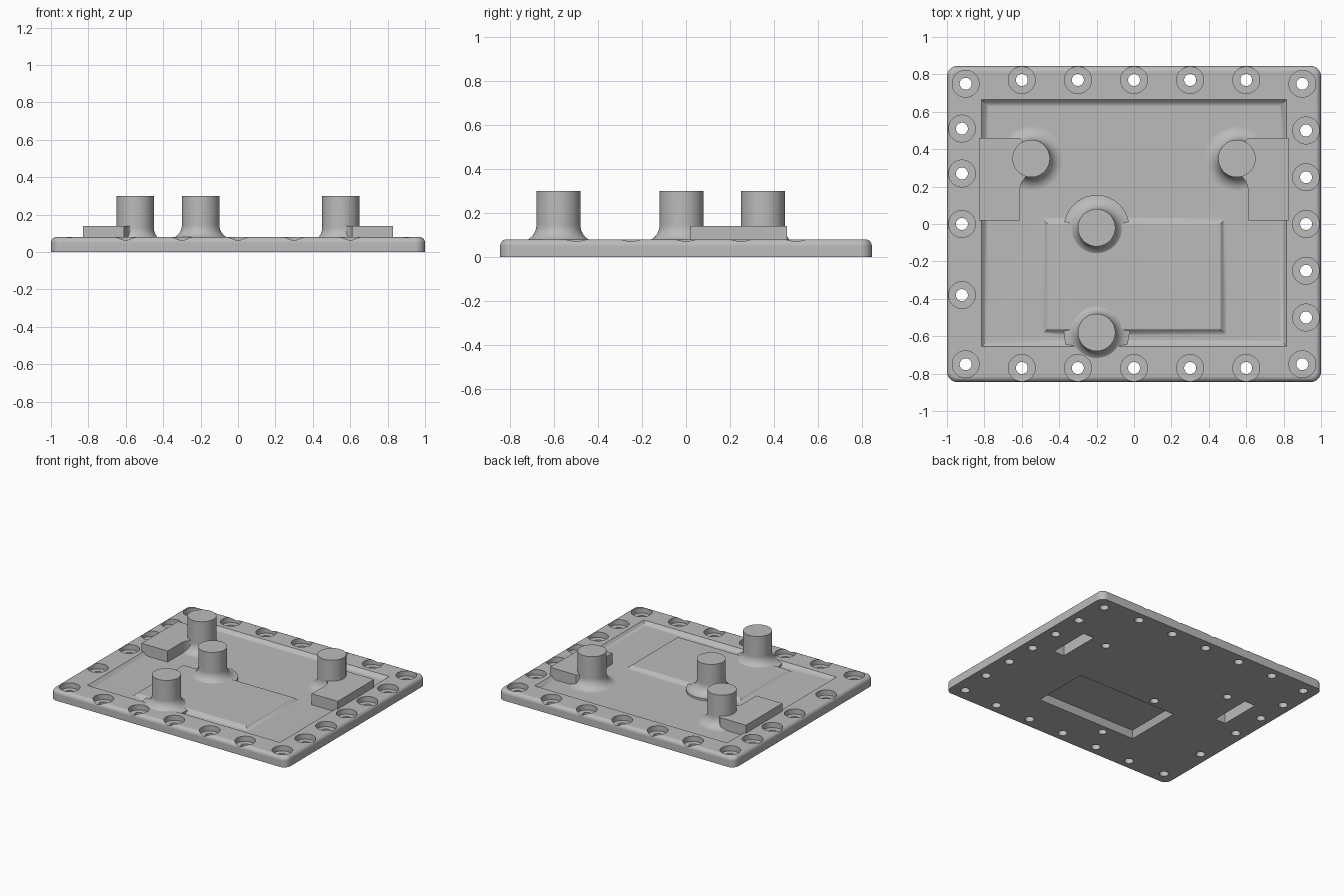
import bpy, bmesh
from math import sin, cos, pi, radians

if "Cube" in bpy.data.objects:
    bpy.data.objects.remove(bpy.data.objects["Cube"], do_unlink=True)

grey = bpy.data.materials.new("plain_grey")
grey.use_nodes = True
grey.diffuse_color = (0.5, 0.5, 0.5, 1)
grey.node_tree.nodes["Principled BSDF"].inputs["Base Color"].default_value = (0.5, 0.5, 0.5, 1)


def ring(x, y, hx, hy, r, z, n=8):
    """Rounded rectangle outline; a circle when hx = hy = r."""
    pts = []
    for q, (sx, sy) in enumerate([(1, 1), (-1, 1), (-1, -1), (1, -1)]):
        for k in range(n):
            a = (q + (k + 0.5) / n) * pi / 2
            pts.append((x + sx * (hx - r) + r * cos(a), y + sy * (hy - r) + r * sin(a), z))
    return pts


def loft(name, rings):
    """Closed solid through a stack of outlines."""
    bm = bmesh.new()
    loops = [[bm.verts.new(p) for p in pts] for pts in rings]
    n = len(loops[0])
    for lo, hi in zip(loops, loops[1:]):
        for i in range(n):
            j = (i + 1) % n
            bm.faces.new((lo[i], lo[j], hi[j], hi[i]))
    bm.faces.new(loops[0][::-1])
    bm.faces.new(loops[-1])
    bmesh.ops.recalc_face_normals(bm, faces=bm.faces)
    me = bpy.data.meshes.new(name)
    bm.to_mesh(me)
    bm.free()
    me.materials.append(grey)
    ob = bpy.data.objects.new(name, me)
    bpy.context.scene.collection.objects.link(ob)
    return ob


def box_loft(name, x, y, hx, hy, steps, n=1, r=0):
    """Rectangular solid from (inset, height) steps."""
    return loft(name, [ring(x, y, hx - i, hy - i, max(r - i, 0), z, n) for i, z in steps])


def round_loft(name, x, y, steps, n=8):
    """Turned solid from (radius, height) steps."""
    return loft(name, [ring(x, y, r, r, r, z, n) for r, z in steps])


# Base plate with rounded corners and top edge
T = 0.08
E = 0.03
edge = [(E * (1 - cos(a)), T - E + E * sin(a)) for a in (k * pi / 10 for k in range(6))]
plate = box_loft("cover_plate", 0, 0, 1, 0.845, [(0, 0)] + edge, 8, 0.055)
parts = []


def use(op, ob):
    parts.append((op, ob))


# Shallow tray in the top, with soft sloping walls
FLOOR = 0.055
use("DIFFERENCE", box_loft("tray_cutter", 0, 0.005, 0.815, 0.66,
    [(0.035, FLOOR), (0.024, 0.058), (0.012, 0.068), (0.004, 0.077), (0, T), (0, 0.12)]))

# Raised panel in the tray
use("UNION", box_loft("raised_panel", 0, -0.28, 0.495, 0.315,
    [(0, 0.03), (0, FLOOR), (0.01, 0.058), (0.022, 0.068), (0.03, 0.076), (0.036, T)]))

# Side blocks with a curved web running into the pillar
outline = [(0.83, 0.02), (0.83, 0.46), (0.61, 0.46), (0.55, 0.40), (0.55, 0.26),
           (0.58, 0.25), (0.6, 0.225), (0.61, 0.19), (0.61, 0.02)]
for s in (1, -1):
    use("UNION", loft("side_block", [[(s * x, y, z) for x, y in outline] for z in (0.03, 0.14)]))

# Pillars with a flared foot
pillars = [(-0.55, 0.35, FLOOR), (0.55, 0.35, FLOOR), (-0.2, -0.02, 0.07), (-0.2, -0.58, 0.07)]
R = 0.075
for x, y, base in pillars:
    foot = [(0.1 + R - R * sin(a), base + R - R * cos(a)) for a in (k * pi / 16 for k in range(9))]
    use("UNION", round_loft("pillar", x, y, [(0.1 + R, 0.03)] + foot + [(0.1, 0.3)], 12))

# Hollows in the underside
use("DIFFERENCE", box_loft("panel_hollow_cutter", 0, -0.295, 0.42, 0.22,
    [(0, -0.02), (0, 0), (0.02, 0.05)]))
for s in (1, -1):
    use("DIFFERENCE", box_loft("slot_cutter", s * 0.73, 0.22, 0.045, 0.16, [(0, -0.02), (0, 0.11)]))
for x, y, base in pillars:
    use("DIFFERENCE", round_loft("pillar_bore_cutter", x, y, [(0.03, -0.02), (0.03, 0.2)], 6))

# Counterbored bolt holes round the rim
bolts = [(sx * 0.9, sy * 0.75) for sx in (1, -1) for sy in (1, -1)]
bolts += [(k * 0.3, sy * 0.77) for k in range(-2, 3) for sy in (1, -1)]
bolts += [(0.92, k * 0.25) for k in range(-2, 3)]
bolts += [(-0.92, y) for y in (0.51, 0.27, 0, -0.38)]
for x, y in bolts:
    use("DIFFERENCE", round_loft("bolt_hole_cutter", x, y,
        [(0.032, -0.02), (0.032, 0.04), (0.072, 0.04), (0.072, 0.12)]))

# Combine everything into one casting
for op, ob in parts:
    mod = plate.modifiers.new(ob.name, "BOOLEAN")
    mod.operation = op
    mod.solver = "EXACT"
    mod.object = ob
bpy.context.view_layer.update()
graph = bpy.context.evaluated_depsgraph_get()
casting = bpy.data.meshes.new_from_object(plate.evaluated_get(graph))
plate.modifiers.clear()
plate.data = casting
for op, ob in parts:
    bpy.data.objects.remove(ob, do_unlink=True)
casting.materials.clear()
casting.materials.append(grey)
for f in casting.polygons:
    f.material_index = 0

# Smooth the curves, keep the edges crisp
bpy.ops.object.select_all(action="DESELECT")
plate.select_set(True)
bpy.context.view_layer.objects.active = plate
bpy.ops.object.shade_smooth_by_angle(angle=radians(35))
weighted = plate.modifiers.new("weighted_normals", "WEIGHTED_NORMAL")
weighted.keep_sharp = True
